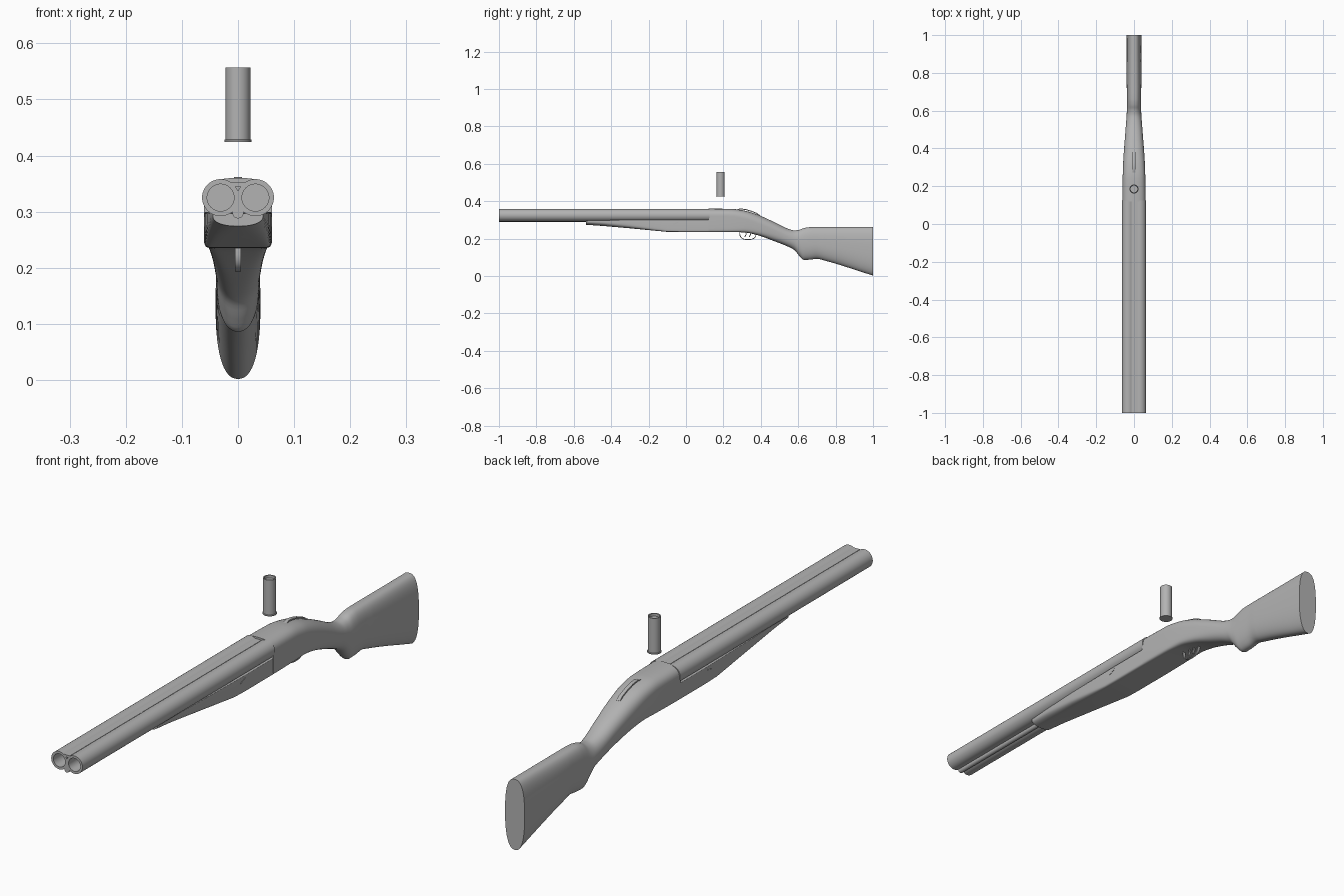
import bpy, bmesh, math
from mathutils import Vector, Matrix

cube = bpy.data.objects.get("Cube")
if cube:
    bpy.data.objects.remove(cube, do_unlink=True)

GREY = (0.45, 0.45, 0.45, 1)
grey = bpy.data.materials.new("plain grey")
grey.use_nodes = True
grey.diffuse_color = GREY
grey.node_tree.nodes["Principled BSDF"].inputs["Base Color"].default_value = GREY


def finish(name, bm, angle=35):
    bmesh.ops.recalc_face_normals(bm, faces=bm.faces)
    mesh = bpy.data.meshes.new(name)
    bm.to_mesh(mesh)
    bm.free()
    ob = bpy.data.objects.new(name, mesh)
    bpy.context.collection.objects.link(ob)
    mesh.materials.append(grey)
    bpy.ops.object.select_all(action="DESELECT")
    ob.select_set(True)
    bpy.context.view_layer.objects.active = ob
    bpy.ops.object.shade_smooth_by_angle(angle=math.radians(angle))
    return ob


def bridge(bm, rings, closed_loop=False):
    pairs = list(zip(rings, rings[1:]))
    if closed_loop:
        pairs.append((rings[-1], rings[0]))
    for a, b in pairs:
        n = len(a)
        for i in range(n):
            j = (i + 1) % n
            bm.faces.new((a[i], a[j], b[j], b[i]))


def lathe(name, profile, origin, axis="Z", closed_loop=False, sides=48):
    """Turn (radius, height) points around an axis through origin."""
    bm = bmesh.new()
    rings = []
    for r, h in profile:
        ring = []
        for k in range(sides):
            a = math.tau * k / sides
            p = Vector((r * math.cos(a), r * math.sin(a), h))
            if axis == "Y":
                p = Vector((p.x, p.z, p.y))
            ring.append(bm.verts.new(p + Vector(origin)))
        rings.append(ring)
    bridge(bm, rings, closed_loop)
    if not closed_loop:
        bm.faces.new(rings[0])
        bm.faces.new(rings[-1])
    return finish(name, bm)


def smooth_rows(rows, steps):
    """Monotone-friendly cubic sampling between section rows."""
    def slope(i, c):
        if i in (0, len(rows) - 1):
            return 0 if i == 0 else (rows[i][c] - rows[i-1][c]) / (rows[i][0] - rows[i-1][0])
        d0 = (rows[i][c] - rows[i-1][c]) / (rows[i][0] - rows[i-1][0])
        d1 = (rows[i+1][c] - rows[i][c]) / (rows[i+1][0] - rows[i][0])
        return 0 if d0 * d1 <= 0 else 2 * d0 * d1 / (d0 + d1)

    out = []
    for i in range(len(rows) - 1):
        a, b = rows[i], rows[i+1]
        h = b[0] - a[0]
        for s in range(steps):
            t = s / steps
            row = [a[0] + h * t]
            for c in range(1, len(a)):
                row.append((2*t**3 - 3*t**2 + 1) * a[c] + (t**3 - 2*t**2 + t) * h * slope(i, c)
                           + (3*t**2 - 2*t**3) * b[c] + (t**3 - t**2) * h * slope(i + 1, c))
            out.append(row)
    return out + [list(rows[-1])]


def loft(name, rows, sides=56):
    """Skin rounded sections: y, top, middle, bottom, half width, upper and lower squareness."""
    bm = bmesh.new()
    rings = []
    for y, top, mid, low, half, nu, nl in rows:
        ring = []
        for k in range(sides):
            a = math.tau * (k + 0.5) / sides
            c, s = math.cos(a), math.sin(a)
            n = nu if s > 0 else nl
            x = math.copysign(abs(c) ** (2 / n), c) * half
            z = abs(s) ** (2 / n) * ((top - mid) if s > 0 else (low - mid))
            ring.append(bm.verts.new((x, y, mid + z)))
        rings.append(ring)
    bridge(bm, rings)
    bm.faces.new(rings[0])
    bm.faces.new(rings[-1])
    return finish(name, bm, 40)


def box(name, size, centre, tilt=0):
    bm = bmesh.new()
    m = (Matrix.Translation(centre) @ Matrix.Rotation(tilt, 4, "X")
         @ Matrix.Diagonal((*size, 1)))
    bmesh.ops.create_cube(bm, size=1, matrix=m)
    return finish(name, bm)


def strip(name, path, width, thick):
    """Flat band following (y, z) points."""
    bm = bmesh.new()
    rings = []
    for i, p in enumerate(path):
        p = Vector(p)
        d = Vector(path[min(i + 1, len(path) - 1)]) - Vector(path[max(i - 1, 0)])
        n = Vector((-d.y, d.x)).normalized() * thick / 2
        rings.append([bm.verts.new((x, *(p + n * s))) for x, s in
                      ((-width/2, -1), (width/2, -1), (width/2, 1), (-width/2, 1))])
    bridge(bm, rings)
    bm.faces.new(rings[0])
    bm.faces.new(rings[-1])
    return finish(name, bm)


# Twin hollow barrels, with ribs above and a thin tube below
for side, x in (("right", -0.031), ("left", 0.031)):
    lathe(side + "_barrel", [(0.033, -1), (0.033, 0.125), (0.024, 0.125), (0.024, -1)],
          (x, 0, 0.325), "Y", True)
box("top_rib", (0.024, 1.12, 0.008), (0, -0.44, 0.349))
box("lower_rib", (0.016, 1.12, 0.012), (0, -0.44, 0.309))
lathe("under_tube", [(0.01, -1), (0.01, 0.12)], (0, 0, 0.298), "Y", sides=24)

# Tapered fore-end under the barrels
loft("fore_end", [
    (-0.535, 0.297, 0.292, 0.274, 0.045, 8, 2.2),
    (-0.45, 0.299, 0.293, 0.268, 0.049, 9, 2.8),
    (-0.30, 0.300, 0.293, 0.255, 0.055, 10, 5),
    (-0.10, 0.300, 0.290, 0.236, 0.059, 12, 14),
    (-0.04, 0.300, 0.290, 0.235, 0.060, 12, 14),
    (0.125, 0.300, 0.290, 0.235, 0.060, 12, 14)])

# Receiver flowing into the grip and butt
loft("receiver_and_stock", smooth_rows([
    (0.12, 0.360, 0.315, 0.235, 0.061, 2.8, 14),
    (0.24, 0.359, 0.312, 0.235, 0.060, 2.8, 12),
    (0.31, 0.350, 0.300, 0.233, 0.058, 2.7, 8),
    (0.38, 0.329, 0.277, 0.219, 0.054, 2.5, 5),
    (0.47, 0.289, 0.242, 0.187, 0.047, 2.3, 3),
    (0.55, 0.251, 0.205, 0.155, 0.041, 2.2, 2.4),
    (0.58, 0.244, 0.192, 0.138, 0.039, 2.2, 2.2),
    (0.605, 0.247, 0.180, 0.108, 0.038, 2.3, 2.2),
    (0.63, 0.256, 0.173, 0.086, 0.038, 2.5, 2.2),
    (0.66, 0.261, 0.175, 0.087, 0.038, 2.6, 2.2),
    (0.70, 0.262, 0.177, 0.092, 0.038, 2.6, 2.2),
    (0.74, 0.262, 0.172, 0.083, 0.039, 2.6, 2.3),
    (1.00, 0.263, 0.133, 0.002, 0.040, 2.7, 2.4)], 4))

# Top lever lying along the receiver
strip("top_lever", [(0.27, 0.352), (0.29, 0.359), (0.32, 0.355), (0.35, 0.346),
                    (0.38, 0.334), (0.395, 0.322)], 0.014, 0.005)

# Trigger guard and twin triggers
guard = [(0.331 - 0.044 * math.copysign(abs(math.cos(a)) ** 0.7, math.cos(a)),
          0.236 - 0.041 * math.sin(a) ** 0.7)
         for a in (math.pi * i / 16 for i in range(1, 16))]
strip("trigger_guard", [(0.288, 0.24)] + guard + [(0.375, 0.24)], 0.011, 0.004)
for i, y in enumerate((0.318, 0.342)):
    strip("trigger_%d" % (i + 1), [(y, 0.24), (y + 0.004, 0.224), (y - 0.004, 0.208)], 0.007, 0.004)

# Hinge pins on both sides
for x in (-0.058, 0.058):
    box("hinge_pin", (0.006, 0.03, 0.006), (x, -0.055, 0.282), 0.4)

# Loose cartridge standing above, with a rim and recessed mouth
lathe("cartridge", [(0.024, 0.424), (0.024, 0.428), (0.022, 0.429), (0.022, 0.557),
                    (0.018, 0.557), (0.018, 0.547)], (0, 0.185, 0), sides=40)
